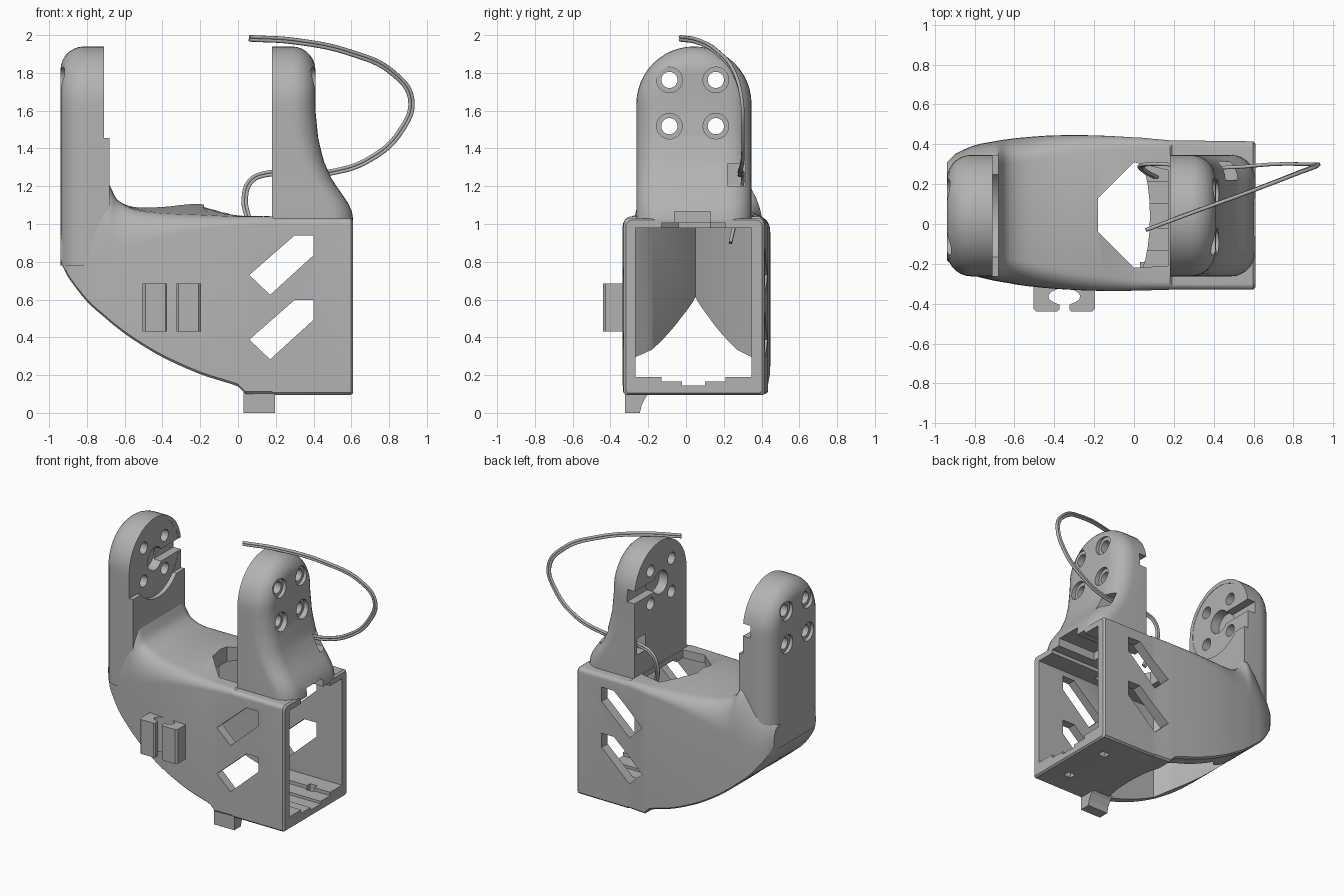
import bpy, bmesh, math

if "Cube" in bpy.data.objects:
    bpy.data.objects.remove(bpy.data.objects["Cube"])

mat = bpy.data.materials.new("grey_plastic")
mat.diffuse_color = (0.45, 0.45, 0.45, 1)
mat.use_nodes = True
mat.node_tree.nodes["Principled BSDF"].inputs["Base Color"].default_value = mat.diffuse_color


def finish(name, bm):
    bmesh.ops.recalc_face_normals(bm, faces=bm.faces)
    me = bpy.data.meshes.new(name)
    bm.to_mesh(me)
    bm.free()
    me.materials.append(mat)
    ob = bpy.data.objects.new(name, me)
    bpy.context.collection.objects.link(ob)
    return ob


def prism(name, pts, axis, lo, hi):
    """Extrude a 2D outline along an axis."""
    place = {'x': lambda a, b, t: (t, a, b),
             'y': lambda a, b, t: (a, t, b),
             'z': lambda a, b, t: (a, b, t)}[axis]
    bm = bmesh.new()
    low = [bm.verts.new(place(a, b, lo)) for a, b in pts]
    top = [bm.verts.new(place(a, b, hi)) for a, b in pts]
    bm.faces.new(low)
    bm.faces.new(top)
    for i in range(len(pts)):
        j = (i + 1) % len(pts)
        bm.faces.new((low[i], low[j], top[j], top[i]))
    return finish(name, bm)


def rect(a0, a1, b0, b1):
    return [(a0, b0), (a1, b0), (a1, b1), (a0, b1)]


def circle(a, b, r, n=24):
    return [(a + r * math.cos(2 * math.pi * i / n), b + r * math.sin(2 * math.pi * i / n)) for i in range(n)]


def cut(ob, pts, axis, lo, hi):
    tool = prism("cutter", pts, axis, lo, hi)
    tool.hide_render = True
    mod = ob.modifiers.new("cut", 'BOOLEAN')
    mod.operation = 'DIFFERENCE'
    mod.solver = 'EXACT'
    mod.object = tool
    bpy.context.view_layer.objects.active = ob
    bpy.ops.object.modifier_apply(modifier=mod.name)
    bpy.data.objects.remove(tool)


def smooth(ob):
    bpy.ops.object.select_all(action='DESELECT')
    ob.select_set(True)
    bpy.context.view_layer.objects.active = ob
    bpy.ops.object.shade_smooth_by_angle(angle=math.radians(30))


def lerp_table(tab, v):
    for (a, p), (b, q) in zip(tab, tab[1:]):
        if v <= b:
            return p + (q - p) * max(0, (v - a) / (b - a))
    return tab[-1][1]


# Body shell: stations of x, y low, y high, bottom, top, shoulder width, shoulder height, crown
stations = [
    (-0.94, -0.18, 0.31, 0.80, 0.95, 0.05, 0.10, 0),
    (-0.90, -0.22, 0.35, 0.72, 1.00, 0.08, 0.22, 0),
    (-0.80, -0.26, 0.395, 0.59, 1.10, 0.11, 0.30, 0),
    (-0.70, -0.285, 0.415, 0.50, 1.22, 0.12, 0.36, 0),
    (-0.64, -0.295, 0.425, 0.45, 1.13, 0.12, 0.27, 0),
    (-0.55, -0.31, 0.435, 0.385, 1.08, 0.12, 0.20, 0.01),
    (-0.40, -0.325, 0.445, 0.295, 1.06, 0.11, 0.13, 0.03),
    (-0.20, -0.335, 0.445, 0.205, 1.05, 0.09, 0.08, 0.055),
    (0.00, -0.335, 0.435, 0.14, 1.04, 0.06, 0.05, 0.02),
    (0.04, -0.334, 0.433, 0.10, 1.04, 0.05, 0.05, 0.01),
    (0.18, -0.33, 0.42, 0.10, 1.04, 0.04, 0.04, 0)]


def spline(p0, p1, p2, p3, t):
    return [b + 0.5 * t * (c - a + t * (2 * a - 5 * b + 4 * c - d + t * (3 * (b - c) + d - a)))
            for a, b, c, d in zip(p0, p1, p2, p3)]


rows = []
for i in range(len(stations) - 1):
    if i in (0, 8, 9):
        q = stations[i], stations[i + 1]
        rows += [[a + (b - a) * t / 3 for a, b in zip(*q)] for t in range(3)]
    else:
        q = [stations[max(0, min(len(stations) - 1, k))] for k in range(i - 1, i + 3)]
        rows += [spline(*q, t / 4) for t in range(4)]
rows += [stations[-1],
         (0.19, -0.33, 0.42, 0.095, 1.03, 0.03, 0.03, 0),
         (0.597, -0.33, 0.415, 0.095, 1.03, 0.03, 0.03, 0),
         (0.61, -0.317, 0.402, 0.105, 1.02, 0.03, 0.03, 0)]

bm = bmesh.new()
rings = []
for x, y0, y1, zb, zt, ry, rz, crown in rows:
    arc = [(math.cos(k * math.pi / 14), math.sin(k * math.pi / 14)) for k in range(8)]
    sec = [(y0 + 0.012, zb), (y0, zb + 0.012)]
    sec += [(y0 + ry - ry * c, zt - rz + rz * s) for c, s in arc]
    sec += [((y0 + y1) / 2, zt + crown)]
    sec += [(y1 - ry + ry * c, zt - rz + rz * s) for c, s in reversed(arc)]
    sec += [(y1, zb + 0.012), (y1 - 0.012, zb)]
    rings.append([bm.verts.new((x, y, z)) for y, z in sec])
n = len(rings[0])
for a, b in zip(rings, rings[1:]):
    for i in range(n):
        j = (i + 1) % n
        bm.faces.new((a[i], a[j], b[j], b[i]))
bm.faces.new(rings[0])
bm.faces.new(rings[-1])
body = finish("body_shell", bm)

# Open-bottomed cavity with a curved floor edge
cavity = [(-0.40, 0.35), (-0.47, 0.27), (-0.82, 0.05), (-0.47, -0.18), (-0.40, -0.27)]
cavity += [(0.08 * math.cos(a), 0.04 + 0.31 * math.sin(a))
           for a in [math.radians(-90 + 15 * k) for k in range(13)]]
cut(body, cavity, 'z', -0.2, 0.98)
# End opening with stepped floor and ceiling channels
for y0, y1, z0, z1 in [(-0.268, 0.348, 0.19, 0.979), (-0.13, 0.21, 0.165, 1.005), (-0.02, 0.10, 0.145, 0.9)]:
    cut(body, rect(y0, y1, z0, z1), 'x', -0.05, 0.75)
cut(body, rect(-0.06, 0.13, 0.9, 1.2), 'x', 0.3, 0.75)
# Roof opening
cut(body, [(-0.18, -0.04), (0.0, -0.22), (0.17, -0.21), (0.17, 0.27), (0.0, 0.31), (-0.18, 0.13)], 'z', 0.93, 1.4)
# Slanted side windows and floor slots
for z in (0, -0.342):
    cut(body, [(0.06, 0.73 + z), (0.17, 0.625 + z), (0.40, 0.835 + z), (0.40, 0.94 + z), (0.30, 0.94 + z)], 'y', -1, 1)
for y in (-0.14, 0.22):
    cut(body, rect(0.42, 0.48, y - 0.025, y + 0.025), 'z', -0.1, 0.3)
smooth(body)

# Upright arms: round-topped plates with a soft outer edge
YC, ZC, R = 0.042, 1.635, 0.305


def arm(name, x_in, side, z_base, thickness, r=0.125):
    bm = bmesh.new()
    rings = []
    for k in range(-1, 8):
        a = max(k, 0) / 7 * math.pi / 2
        rad = R - r * (1 - math.cos(a))
        up = [z_base + (ZC - z_base) * i / 14 for i in range(14)]
        pts = [(YC - rad, z) for z in up]
        pts += [(YC - rad * math.cos(t), ZC + rad * math.sin(t)) for t in [math.pi * i / 24 for i in range(25)]]
        pts += [(YC + rad, z) for z in reversed(up)]
        ring = []
        for y, z in pts:
            d = 0 if k < 0 else lerp_table(thickness, z) - r + r * math.sin(a)
            ring.append(bm.verts.new((x_in + side * d, y, z)))
        rings.append(ring)
    n = len(rings[0])
    for p, q in zip(rings, rings[1:]):
        for i in range(n):
            j = (i + 1) % n
            bm.faces.new((p[i], p[j], q[j], q[i]))
    for ring in (rings[0], rings[-1]):
        for i in range(n // 2):
            loop = [ring[i], ring[i + 1], ring[n - 2 - i], ring[n - 1 - i]]
            bm.faces.new(list(dict.fromkeys(loop)))
    return finish(name, bm)


left = arm("left_arm", -0.68, -1, 0.78, [(0, 0.26), (2, 0.26)])
right = arm("right_arm", 0.18, 1, 1.02,
            [(1.02, 0.43), (1.06, 0.425), (1.10, 0.41), (1.16, 0.37), (1.23, 0.32), (1.33, 0.275),
             (1.45, 0.245), (1.6, 0.23), (2, 0.23)])

# Left arm: stepped inner face, hub seat, clearance inside the shell
cut(left, cavity, 'z', -0.2, 0.979)
cut(left, rect(-0.5, 0.6, 1.455, 2.2), 'x', -0.71, -0.5)
cut(left, circle(YC, ZC, 0.275, 40), 'x', -0.712, -0.5)
# Right arm: cable passage and base channel
cut(right, rect(0.22, 0.315, 1.20, 1.32), 'x', 0.0, 0.8)
cut(right, rect(-0.06, 0.13, 0.9, 1.065), 'x', 0.3, 0.8)

# Hub socket, side slot and countersunk screw holes on both arms
for ob, face, outer, s in ((left, -0.712, -0.915, -1), (right, 0.18, 0.385, 1)):
    span = sorted((face - s * 0.2, face + s * 0.07))
    cut(ob, circle(YC, ZC, 0.085), 'x', *span)
    span = sorted((face - s * 0.2, face + s * 0.06))
    cut(ob, rect(YC, 0.5, ZC - 0.045, ZC + 0.045), 'x', *span)
    for y in (-0.088, 0.158):
        for z in (1.518, 1.763):
            span = sorted((face - s * 0.2, outer + s * 0.3))
            cut(ob, circle(y, z, 0.043), 'x', *span)
            span = sorted((outer, outer + s * 0.3))
            cut(ob, circle(y, z, 0.068), 'x', *span)
    smooth(ob)

# Pair of facing cable clips on the front
hook = [(-0.155, -0.29), (-0.155, -0.425), (-0.14, -0.44), (-0.035, -0.44), (-0.025, -0.43), (-0.025, -0.405),
        (-0.05, -0.395), (-0.075, -0.38), (-0.08, -0.36), (-0.065, -0.34), (-0.03, -0.325), (-0.03, -0.29)]
for side, name in ((1, "left_clip"), (-1, "right_clip")):
    prism(name, [(-0.35 + side * x, y) for x, y in hook], 'z', 0.43, 0.685)

# Small foot under the floor
prism("foot", [(-0.322, 0), (-0.245, 0), (-0.235, 0.04), (-0.215, 0.08), (-0.19, 0.11), (-0.322, 0.11)], 'x', 0.03, 0.195)

# Twin-strand cable looping through the right arm
path = [(0.06, -0.03, 1.983), (0.30, 0.06, 1.968), (0.60, 0.17, 1.905), (0.82, 0.255, 1.80), (0.917, 0.295, 1.66),
        (0.86, 0.30, 1.49), (0.70, 0.30, 1.345), (0.50, 0.285, 1.275), (0.30, 0.285, 1.265), (0.15, 0.30, 1.265),
        (0.07, 0.30, 1.23), (0.036, 0.29, 1.14), (0.055, 0.265, 1.03), (0.11, 0.235, 0.90)]
for side, name in ((1, "cable_strand_outer"), (-1, "cable_strand_inner")):
    cu = bpy.data.curves.new(name, 'CURVE')
    cu.dimensions = '3D'
    cu.bevel_depth = 0.0095
    cu.bevel_resolution = 2
    cu.use_fill_caps = True
    cu.resolution_u = 8
    sp = cu.splines.new('BEZIER')
    sp.bezier_points.add(len(path) - 1)
    for i, p in enumerate(sp.bezier_points):
        a, b = path[max(i - 1, 0)], path[min(i + 1, len(path) - 1)]
        dx, dz = b[0] - a[0], b[2] - a[2]
        k = side * 0.008 / math.hypot(dx, dz)
        x, y, z = path[i]
        p.co = (x - dz * k, y, z + dx * k)
        p.handle_left_type = p.handle_right_type = 'AUTO'
    cu.materials.append(mat)
    bpy.context.collection.objects.link(bpy.data.objects.new(name, cu))
